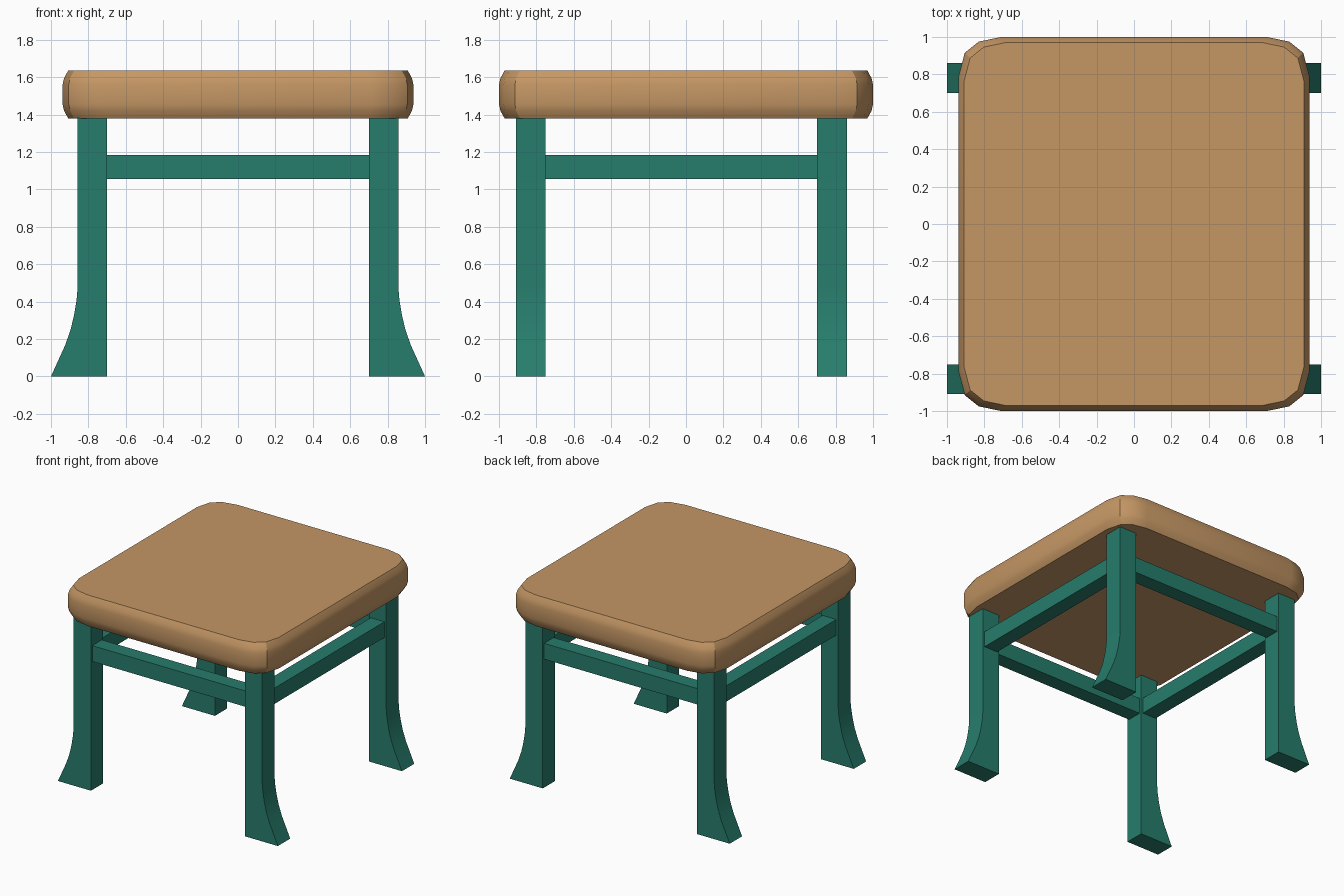
import bpy
import bmesh
import math
from mathutils import Vector

cube = bpy.data.objects.get("Cube")
if cube:
    bpy.data.objects.remove(cube)


def material(name, colour):
    mat = bpy.data.materials.new(name)
    mat.use_nodes = True
    mat.diffuse_color = (*colour, 1)
    mat.node_tree.nodes["Principled BSDF"].inputs["Base Color"].default_value = (*colour, 1)
    return mat


def loft(name, rings, mat, angle=30):
    """Join matching rings of points into a closed solid."""
    bm = bmesh.new()
    loops = [[bm.verts.new(p) for p in ring] for ring in rings]
    for a, b in zip(loops, loops[1:]):
        for i in range(len(a)):
            j = (i + 1) % len(a)
            bm.faces.new((a[i], a[j], b[j], b[i]))
    bm.faces.new(loops[0])
    bm.faces.new(loops[-1])
    bmesh.ops.recalc_face_normals(bm, faces=bm.faces)
    mesh = bpy.data.meshes.new(name)
    bm.to_mesh(mesh)
    bm.free()
    mesh.materials.append(mat)
    obj = bpy.data.objects.new(name, mesh)
    bpy.context.collection.objects.link(obj)
    bpy.ops.object.select_all(action='DESELECT')
    obj.select_set(True)
    bpy.context.view_layer.objects.active = obj
    bpy.ops.object.shade_smooth_by_angle(angle=math.radians(angle))
    return obj


def box(name, low, high, mat):
    rings = [[(low[0], low[1], z), (high[0], low[1], z),
              (high[0], high[1], z), (low[0], high[1], z)]
             for z in (low[2], high[2])]
    return loft(name, rings, mat)


tan = material("tan_cushion", (0.56, 0.31, 0.13))
green = material("green_frame", (0.02, 0.205, 0.15))

# Seat: rounded rectangle stacked in rings with softened rims
corner = [(0.71, 1.0), (0.83, 0.975), (0.905, 0.915), (0.938, 0.79)]
outline = []
for sx, sy in ((1, 1), (1, -1), (-1, -1), (-1, 1)):
    quarter = corner if sx * sy > 0 else corner[::-1]
    outline += [(sx * x, sy * y) for x, y in quarter]
seat_rings = [[(x * (1 - inset / 0.938), y * (1 - inset), z) for x, y in outline]
              for inset, z in ((0.03, 1.38), (0.008, 1.42), (0, 1.455),
                               (0, 1.56), (0.008, 1.595), (0.03, 1.635))]
loft("seat", seat_rings, tan)

# Legs: straight posts whose outer side sweeps out to a flared foot
inner, outer, half, seat_base = 0.70, 0.857, 0.08, 1.385
flare = [(1.0, 0), (0.925, 0.165), (0.895, 0.25), (0.876, 0.33),
         (0.863, 0.41), (outer, 0.48), (outer, seat_base)]
leg_y = {"front": -0.83, "back": 0.78}
for end, y in leg_y.items():
    for side, s in (("left", 1), ("right", -1)):
        rings = [[(s * inner, y - half, z), (s * x, y - half, z),
                  (s * x, y + half, z), (s * inner, y + half, z)] for x, z in flare]
        loft(f"{end}_{side}_leg", rings, green)

# Rails: square bars joining the legs
low, high, r = 1.055, 1.185, 0.062
for end, y in leg_y.items():
    box(f"{end}_rail", (-inner, y - r, low), (inner, y + r, high), green)
mid = (inner + outer) / 2
for side, s in (("left", 1), ("right", -1)):
    box(f"{side}_rail", (s * mid - r, leg_y["front"] + half, low),
        (s * mid + r, leg_y["back"] - half, high), green)
